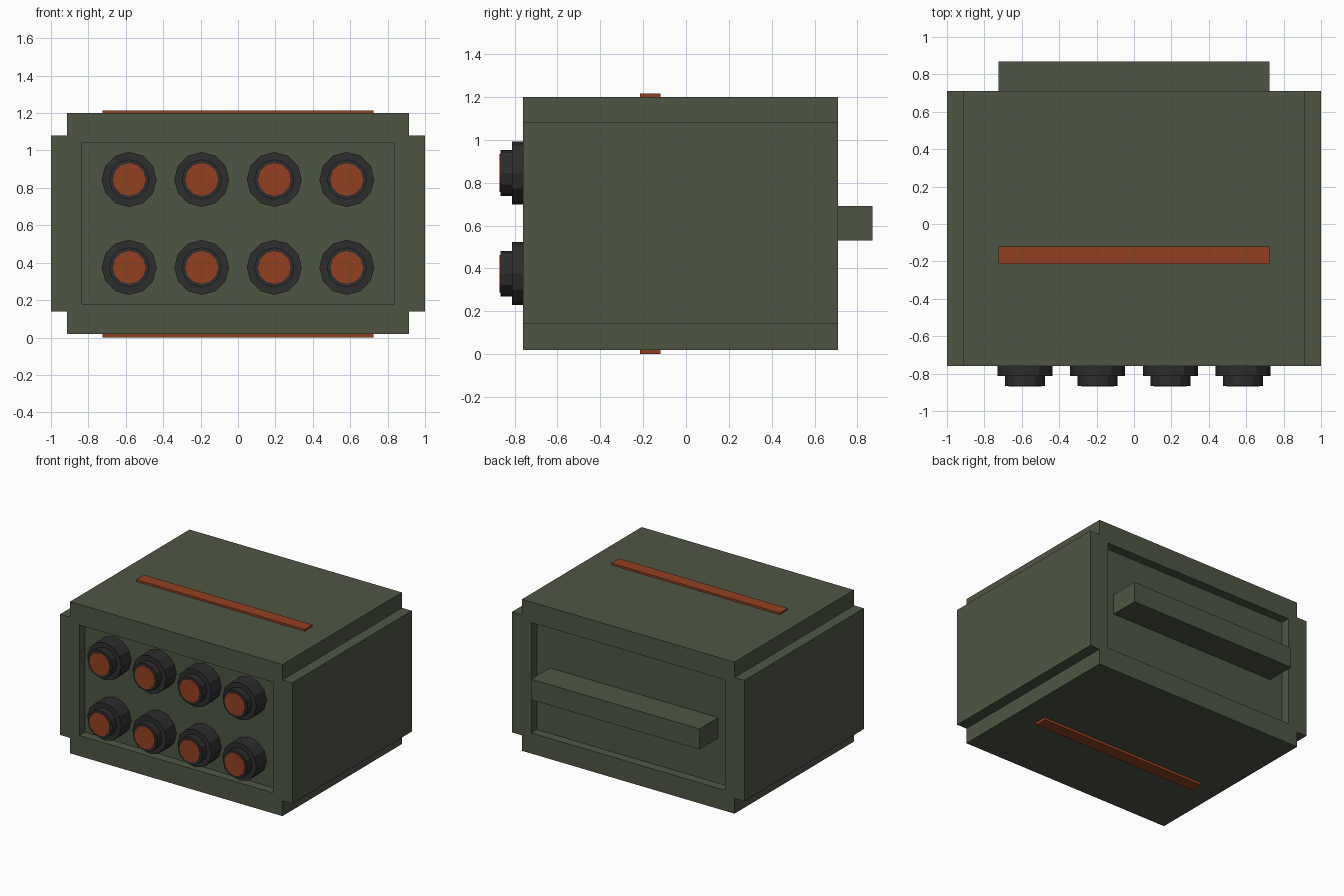
import bpy, bmesh, math
from mathutils import Matrix

cube = bpy.data.objects.get("Cube")
if cube:
    bpy.data.objects.remove(cube, do_unlink=True)


def material(name, rgb):
    m = bpy.data.materials.new(name)
    m.use_nodes = True
    col = (*rgb, 1)
    m.diffuse_color = col
    m.node_tree.nodes["Principled BSDF"].inputs["Base Color"].default_value = col
    return m


green = material("olive green", (0.076, 0.093, 0.058))
orange = material("rust orange", (0.296, 0.051, 0.015))
black = material("charcoal", (0.026, 0.026, 0.026))


def add_object(name, bm, mat):
    bmesh.ops.recalc_face_normals(bm, faces=bm.faces)
    mesh = bpy.data.meshes.new(name)
    bm.to_mesh(mesh)
    bm.free()
    mesh.materials.append(mat)
    ob = bpy.data.objects.new(name, mesh)
    bpy.context.collection.objects.link(ob)
    return ob


def box(name, lo, hi, mat):
    bm = bmesh.new()
    size = [b - a for a, b in zip(lo, hi)]
    mid = [(a + b) / 2 for a, b in zip(lo, hi)]
    bmesh.ops.create_cube(bm, size=1, matrix=Matrix.Translation(mid) @ Matrix.Diagonal((*size, 1)))
    return add_object(name, bm, mat)


def disc(name, x, z, radius, y_front, y_back, mat):
    bm = bmesh.new()
    place = Matrix.Translation((x, (y_front + y_back) / 2, z)) @ Matrix.Rotation(math.pi / 2, 4, "X")
    bmesh.ops.create_cone(bm, cap_ends=True, segments=12, radius1=radius, radius2=radius,
                          depth=y_back - y_front, matrix=place)
    return add_object(name, bm, mat)


# Casing: rectangle with notched corners, extruded front to back
FRONT, BACK, MID_Z = -0.76, 0.71, 0.61
FLOOR = 0.07
corner = [(1, 0.47), (0.915, 0.47), (0.915, 0.59)]
profile = []
for sx, sz in ((1, 1), (-1, 1), (-1, -1), (1, -1)):
    pts = [(sx * x, MID_Z + sz * z) for x, z in corner]
    profile += pts if sx * sz > 0 else pts[::-1]
bm = bmesh.new()
face = bm.faces.new([bm.verts.new((x, FRONT, z)) for x, z in profile])
new = bmesh.ops.extrude_face_region(bm, geom=[face])["geom"]
bmesh.ops.translate(bm, vec=(0, BACK - FRONT, 0), verts=[v for v in new if isinstance(v, bmesh.types.BMVert)])
casing = add_object("casing", bm, green)

# Shallow rectangular recesses in the front and back
for name, y0, y1 in (("front_recess_cutter", FRONT - 0.1, FRONT + FLOOR),
                     ("back_recess_cutter", BACK - FLOOR, BACK + 0.1)):
    cutter = box(name, (-0.835, y0, MID_Z - 0.43), (0.835, y1, MID_Z + 0.43), green)
    cutter.hide_render = True
    mod = casing.modifiers.new(name, "BOOLEAN")
    mod.operation = "DIFFERENCE"
    mod.solver = "EXACT"
    mod.object = cutter
    bpy.context.view_layer.objects.active = casing
    bpy.ops.object.modifier_apply(modifier=name)
    bpy.data.objects.remove(cutter, do_unlink=True)

# Rear bar
box("rear_bar", (-0.725, BACK - FLOOR, 0.53), (0.725, 0.87, 0.69), green)

# Marker strips on the top and bottom
box("top_strip", (-0.725, -0.215, 1.19), (0.725, -0.12, 1.215), orange)
box("bottom_strip", (-0.725, -0.215, 0), (0.725, -0.12, 0.03), orange)

# Two rows of four stepped tubes with coloured tips
for row, z in (("lower", 0.375), ("upper", 0.845)):
    for i in range(4):
        x = (i - 1.5) * 0.388
        tag = f"{row}_{i + 1}"
        disc("tube_base_" + tag, x, z, 0.147, -0.812, FRONT + FLOOR, black)
        disc("tube_collar_" + tag, x, z, 0.107, -0.865, -0.81, black)
        disc("tube_tip_" + tag, x, z, 0.088, -0.87, -0.863, orange)
